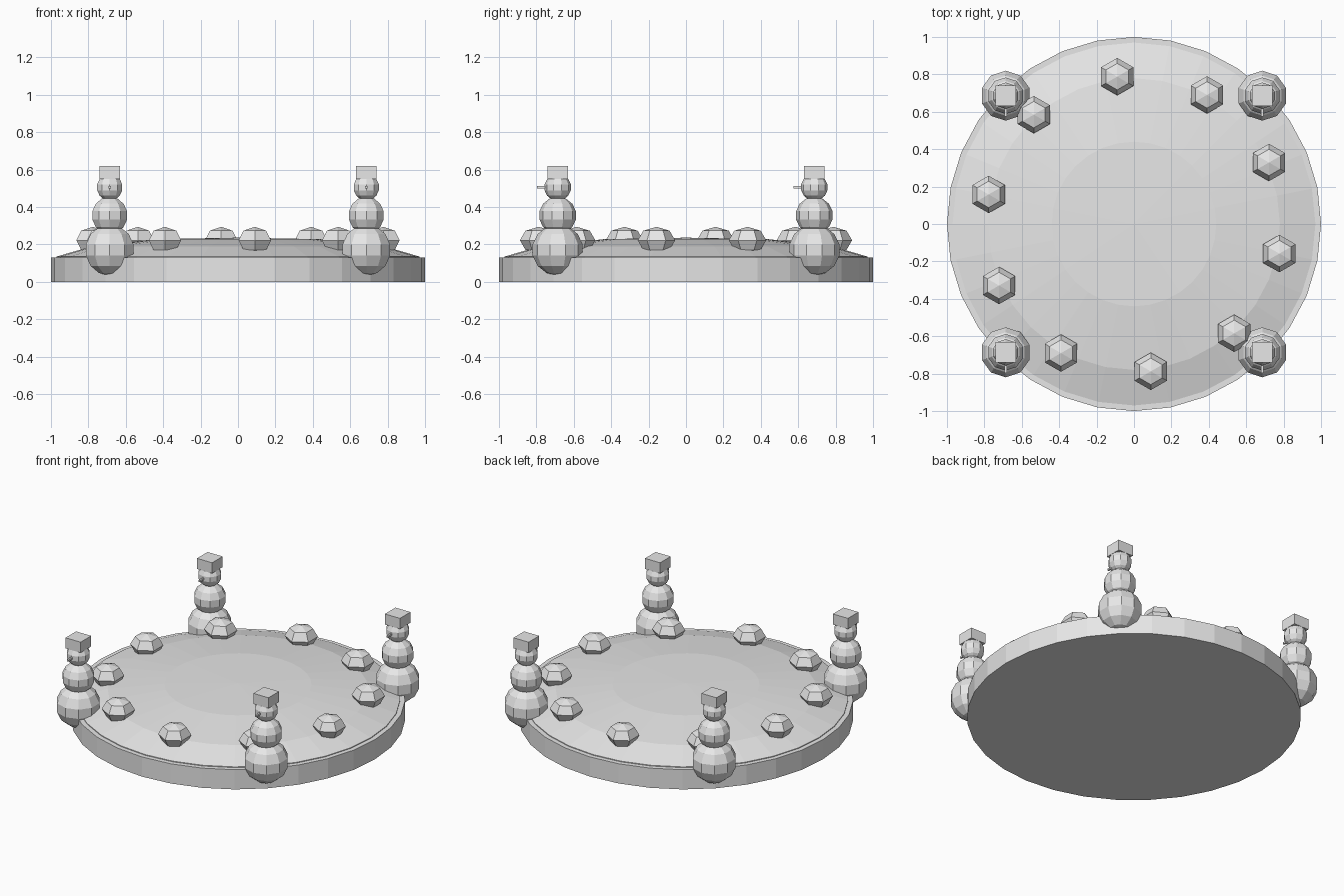
import bpy
import bmesh
import math
from mathutils import Matrix, Vector

default = bpy.data.objects.get("Cube")
if default:
    bpy.data.objects.remove(default, do_unlink=True)

# One plain grey for everything
grey = bpy.data.materials.new("plain grey")
grey.use_nodes = True
colour = (0.8, 0.8, 0.8, 1)
grey.diffuse_color = colour
grey.node_tree.nodes["Principled BSDF"].inputs["Base Color"].default_value = colour


def finish(name, bm):
    bmesh.ops.recalc_face_normals(bm, faces=bm.faces)
    mesh = bpy.data.meshes.new(name)
    bm.to_mesh(mesh)
    bm.free()
    mesh.materials.append(grey)
    obj = bpy.data.objects.new(name, mesh)
    bpy.context.collection.objects.link(obj)
    return obj


def ball(name, centre, size, segments, rings):
    bm = bmesh.new()
    bmesh.ops.create_uvsphere(bm, u_segments=segments, v_segments=rings, radius=1,
                              matrix=Matrix.LocRotScale(Vector(centre), None, Vector(size)))
    return finish(name, bm)


def box(name, centre, size):
    bm = bmesh.new()
    bmesh.ops.create_cube(bm, size=1,
                          matrix=Matrix.LocRotScale(Vector(centre), None, Vector(size)))
    return finish(name, bm)


def lathe(name, profile, segments):
    """Spin an (r, z) profile that starts and ends on the axis."""
    bm = bmesh.new()
    points = [bm.verts.new((r, 0, z)) for r, z in profile]
    edges = [bm.edges.new(pair) for pair in zip(points, points[1:])]
    bmesh.ops.spin(bm, geom=points + edges, cent=(0, 0, 0), axis=(0, 0, 1),
                   angle=math.tau, steps=segments, use_merge=True)
    bmesh.ops.remove_doubles(bm, verts=bm.verts, dist=0.0001)
    return finish(name, bm)


# Round base and the shallow dome of icing on it
lathe("base", [(0, 0), (1, 0), (1, 0.13), (0, 0.13)], 32)
lathe("icing_dome", [(0, 0.11), (0.97, 0.11), (0.97, 0.135), (0.78, 0.19),
                     (0.44, 0.228), (0, 0.236)], 32)

# Ring of gumdrops
for i in range(10):
    a = math.radians(96.5 + 36 * i)
    ball(f"gumdrop_{i + 1}", (0.793 * math.cos(a), 0.793 * math.sin(a), 0.222),
         (0.1, 0.1, 0.072), 6, 4)

# Four snowmen on the rim, all facing the front
for side, x in (("left", 0.686), ("right", -0.686)):
    for end, y in (("front", -0.686), ("back", 0.686)):
        tag = f"{end}_{side}"
        for part, z, r in (("body", 0.17, 0.137), ("chest", 0.355, 0.1), ("head", 0.505, 0.072)):
            ball(f"snowman_{part}_{tag}", (x, y, z), (r, r, r), 10, 7)
        box(f"snowman_hat_{tag}", (x, y, 0.585), (0.11, 0.11, 0.07))
        box(f"snowman_nose_{tag}", (x, y - 0.085, 0.505), (0.012, 0.05, 0.012))
